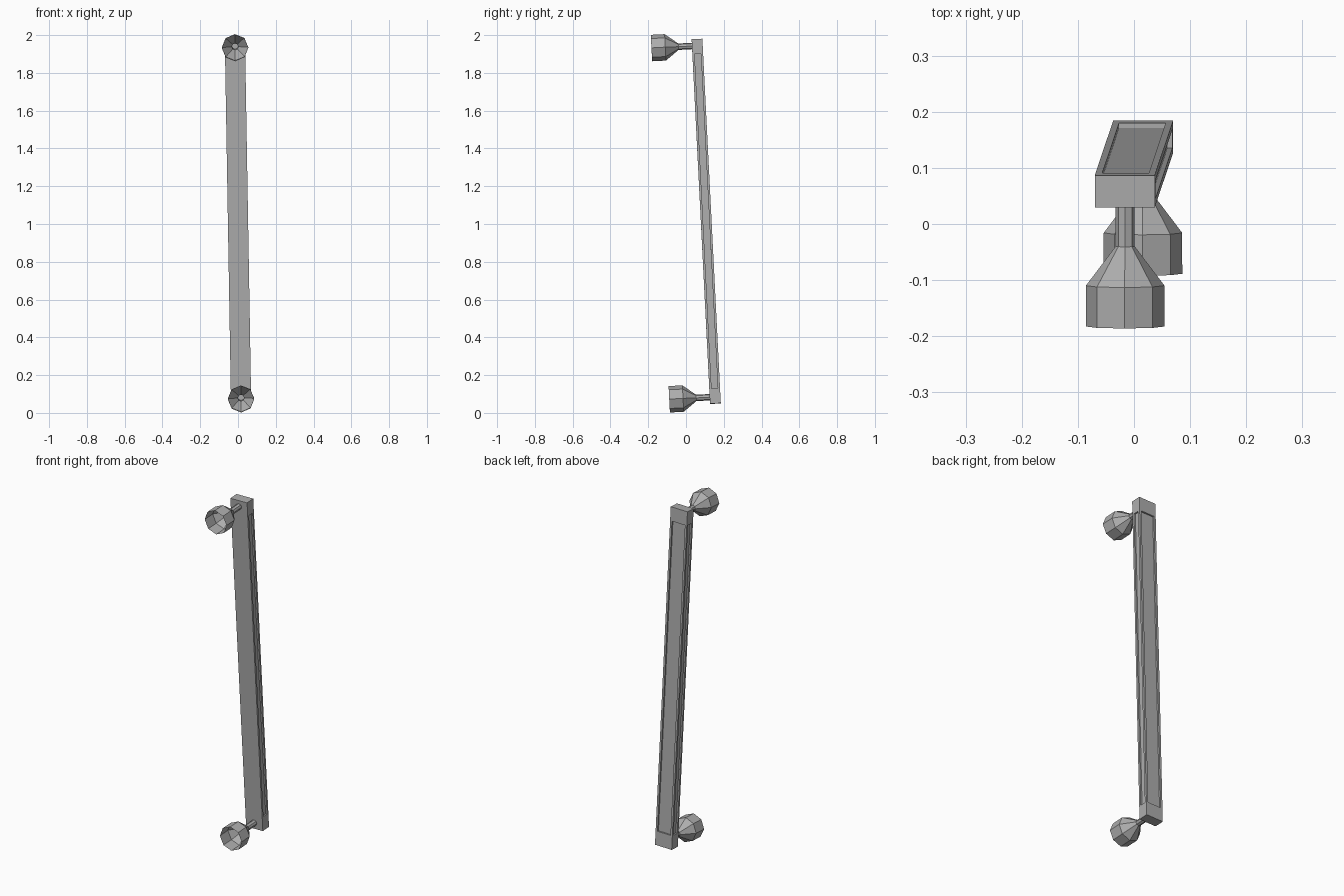
import bpy
import bmesh
from math import cos, sin, pi
from mathutils import Matrix, Vector

if "Cube" in bpy.data.objects:
    bpy.data.objects.remove(bpy.data.objects["Cube"], do_unlink=True)

grey = bpy.data.materials.new("grey_metal")
grey.use_nodes = True
colour = (0.42, 0.42, 0.42, 1)
grey.diffuse_color = colour
grey.node_tree.nodes["Principled BSDF"].inputs["Base Color"].default_value = colour

# The upright handle leans slightly forward and sideways
LEAN = (Matrix.Translation((0, 0.107, 1.014))
        @ Matrix.Rotation(-0.017, 4, 'Y') @ Matrix.Rotation(0.0505, 4, 'X'))

W, D = 0.0535, 0.0285      # half width and half depth
HALF, BLOCK = 0.966, 0.08  # half length and end block length
RIM, DEEP = 0.012, 0.009   # rail width and panel depth


def finish(name, bm):
    bm.transform(LEAN)
    mesh = bpy.data.meshes.new(name)
    bm.to_mesh(mesh)
    bm.free()
    mesh.materials.append(grey)
    obj = bpy.data.objects.new(name, mesh)
    bpy.context.collection.objects.link(obj)


def loft(bm, rings):
    """Join closed rings of points with quads."""
    loops = [[bm.verts.new(p) for p in ring] for ring in rings]
    for a, b in zip(loops, loops[1:]):
        for i in range(len(a)):
            j = (i + 1) % len(a)
            bm.faces.new((a[i], a[j], b[j], b[i]))


# Grip with sunken panels on its back and sides, flat in front
half = [(W, -D), (W, RIM - D), (W - DEEP, RIM - D), (W - DEEP, D - RIM),
        (W, D - RIM), (W, D), (W - RIM, D), (W - RIM, D - DEEP)]
section = half + [(-x, y) for x, y in reversed(half)]
end = HALF - BLOCK
bm = bmesh.new()
loft(bm, [[Vector((x, y, z)) for x, y in section] for z in (-end, end)])
finish("grip_bar", bm)

# Profile along the mount: distance from the bar axis, radius
profile = [(-D, 0.017), (-0.1, 0.017), (-0.17, 0.07), (-0.243, 0.07)]

for side, label in ((1, "upper"), (-1, "lower")):
    # Solid end block
    bm = bmesh.new()
    bmesh.ops.create_cube(bm, size=1)
    bm.transform(Matrix.Translation((0, 0, side * (HALF - BLOCK / 2)))
                 @ Matrix.Diagonal((2 * W, 2 * D, BLOCK, 1)))
    finish(label + "_end_block", bm)

    # Eight-sided open cup on a thin stem
    bm = bmesh.new()
    loft(bm, [[Vector((r * cos(k * pi / 4), y, side * 0.931 + r * sin(k * pi / 4)))
               for k in range(8)] for y, r in profile])
    bmesh.ops.recalc_face_normals(bm, faces=bm.faces)
    finish(label + "_mount_cup", bm)
